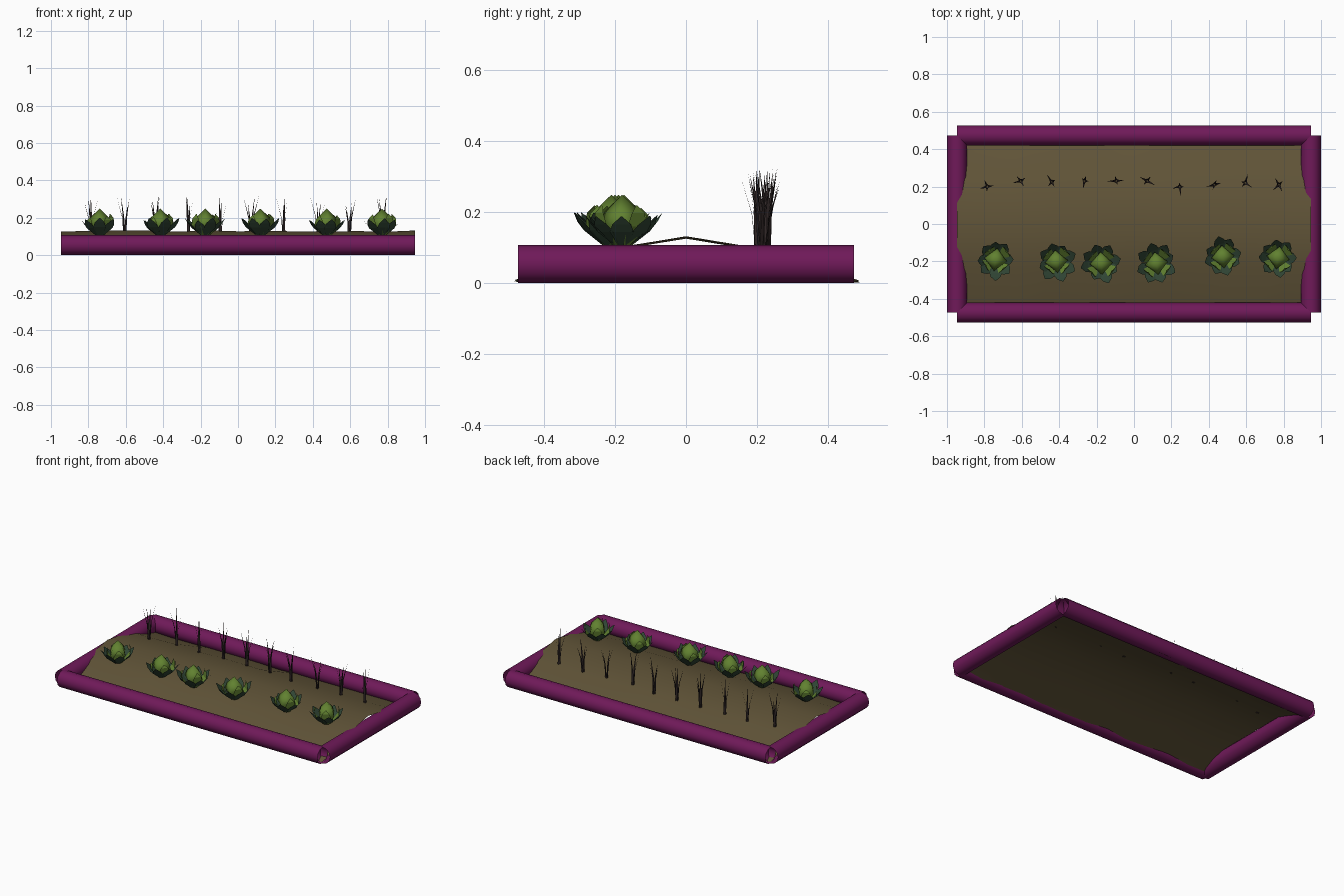
import bpy, math, random
from mathutils import Vector

if "Cube" in bpy.data.objects:
    bpy.data.objects.remove(bpy.data.objects["Cube"])

random.seed(4)
HX, HY, R = 0.946, 0.4735, 0.0535


def material(name, rgb):
    m = bpy.data.materials.new(name)
    m.diffuse_color = (*rgb, 1)
    m.use_nodes = True
    m.node_tree.nodes["Principled BSDF"].inputs["Base Color"].default_value = m.diffuse_color
    return m


WOOD = material("plum_wood", (0.16, 0.01, 0.10))
SOIL = material("soil", (0.12, 0.09, 0.04))
LEAF = material("dark_leaf", (0.03, 0.06, 0.035))
HEART = material("bright_leaf", (0.12, 0.22, 0.03))
STALK = material("stalk", (0.03, 0.02, 0.02))


def make(name, verts, faces, mat, smooth=False):
    me = bpy.data.meshes.new(name)
    me.from_pydata(verts, [], faces)
    me.materials.append(mat)
    if smooth:
        me.shade_smooth()
    ob = bpy.data.objects.new(name, me)
    bpy.context.collection.objects.link(ob)
    return ob


# Frame: four open tubes whose axes meet at the corners
def rail(name, loc, length, along_x):
    bpy.ops.mesh.primitive_cylinder_add(vertices=12, radius=R, depth=length,
                                        end_fill_type='NOTHING', location=loc)
    ob = bpy.context.object
    ob.name = name
    ob.rotation_euler = (0, math.pi / 2, 0) if along_x else (math.pi / 2, 0, 0)
    ob.data.materials.append(WOOD)
    ob.data.shade_smooth()


for s, side in ((-1, "front"), (1, "back")):
    rail(side + "_rail", (0, s * HY, R), 2 * HX, True)
for s, side in ((-1, "left"), (1, "right")):
    rail(side + "_rail", (s * HX, 0, R), 2 * HY, False)

# Soil: single-sided mound, high along the middle and dropping at the long edges
NX = 12
rows = ((-0.475, 0.005), (-0.236, 0.09), (0, 0.129), (0.236, 0.09), (0.475, 0.005))
verts, faces = [], []
for i in range(NX + 1):
    x = -HX + 2 * HX * i / NX
    for y, z in rows:
        edge = abs(y) > 0.4
        dy = random.uniform(-0.015, 0.015) if edge else 0
        verts.append((x, y + dy, z + random.uniform(-0.004, 0.004)))
for i in range(NX):
    for j in range(4):
        a = i * 5 + j
        faces.append((a, a + 5, a + 6, a + 1))
make("soil", verts, faces, SOIL, True)


# Lettuce: rings of pointed leaves around a four-sided heart
def leaf_ring(name, loc, count, spin, path, mat):
    verts, faces = [], []
    for k in range(count):
        ang = spin + math.tau * k / count + random.uniform(-0.1, 0.1)
        size = random.uniform(0.9, 1.1)
        c, s = math.cos(ang), math.sin(ang)
        b = len(verts)
        for r, w, z in path:
            r *= size
            verts += [(loc[0] + r * c - w * s * t, loc[1] + r * s + w * c * t,
                       loc[2] + z * size) for t in (-1, 1)]
        for j in range(len(path) - 1):
            faces.append((b + 2 * j, b + 2 * j + 1, b + 2 * j + 3, b + 2 * j + 2))
    make(name, verts, faces, mat)


def heart(name, loc, spin):
    profile = ((0.02, 0.0), (0.062, 0.06), (0.05, 0.095))
    verts = [(loc[0] + r * math.cos(spin + k * math.pi / 2),
              loc[1] + r * math.sin(spin + k * math.pi / 2), loc[2] + z)
             for r, z in profile for k in range(4)]
    verts.append((loc[0], loc[1], loc[2] + 0.143))
    faces = [(4 * j + k, 4 * j + (k + 1) % 4, 4 * j + 4 + (k + 1) % 4, 4 * j + 4 + k)
             for j in range(2) for k in range(4)]
    faces += [(8 + k, 8 + (k + 1) % 4, 12) for k in range(4)]
    make(name, verts, faces, HEART, True)


outer = ((0.02, 0.01, 0.0), (0.065, 0.034, 0.04), (0.085, 0.026, 0.062), (0.103, 0.002, 0.085))
inner = ((0.02, 0.012, 0.0), (0.065, 0.034, 0.05), (0.07, 0.022, 0.085), (0.062, 0.002, 0.105))
spots = ((-0.74, -0.19), (-0.415, -0.2), (-0.175, -0.21),
         (0.12, -0.21), (0.475, -0.175), (0.77, -0.18))
for n, (x, y) in enumerate(spots, 1):
    loc, spin = (x, y, 0.106), random.uniform(-0.2, 0.2)
    heart(f"lettuce_heart_{n}", loc, spin)
    leaf_ring(f"lettuce_inner_leaves_{n}", loc, 4, spin + math.pi / 4, inner, HEART)
    leaf_ring(f"lettuce_outer_leaves_{n}", loc, 8, spin + 0.2, outer, LEAF)


# Onion tufts: a few thin leaning blades each
def tuft(name, x, y):
    verts, faces = [], []
    turn = random.uniform(0, math.tau)
    for k in range(4):
        ang = turn + math.tau * k / 4 + random.uniform(-0.4, 0.4)
        out = Vector((math.cos(ang), math.sin(ang), 0))
        side = Vector((-out.y, out.x, 0))
        lean, top = random.uniform(0.015, 0.045), random.uniform(0.17, 0.235)
        base = Vector((x, y, 0.092))
        b = len(verts)
        for t, w in ((0, 0.008), (0.5, 0.005)):
            p = base + out * (0.004 + lean * t * t) + Vector((0, 0, top * t))
            verts += [p - side * w, p + side * w]
        verts.append(base + out * (0.004 + lean) + Vector((0, 0, top)))
        faces += [(b, b + 1, b + 3, b + 2), (b + 2, b + 3, b + 4)]
    make(name, verts, faces, STALK)


tufts = ((-0.785, 0.2), (-0.605, 0.23), (-0.44, 0.225), (-0.265, 0.23), (-0.095, 0.23),
         (0.07, 0.23), (0.245, 0.2), (0.43, 0.21), (0.595, 0.22), (0.775, 0.21))
for n, (x, y) in enumerate(tufts, 1):
    tuft(f"onion_tuft_{n}", x, y)
